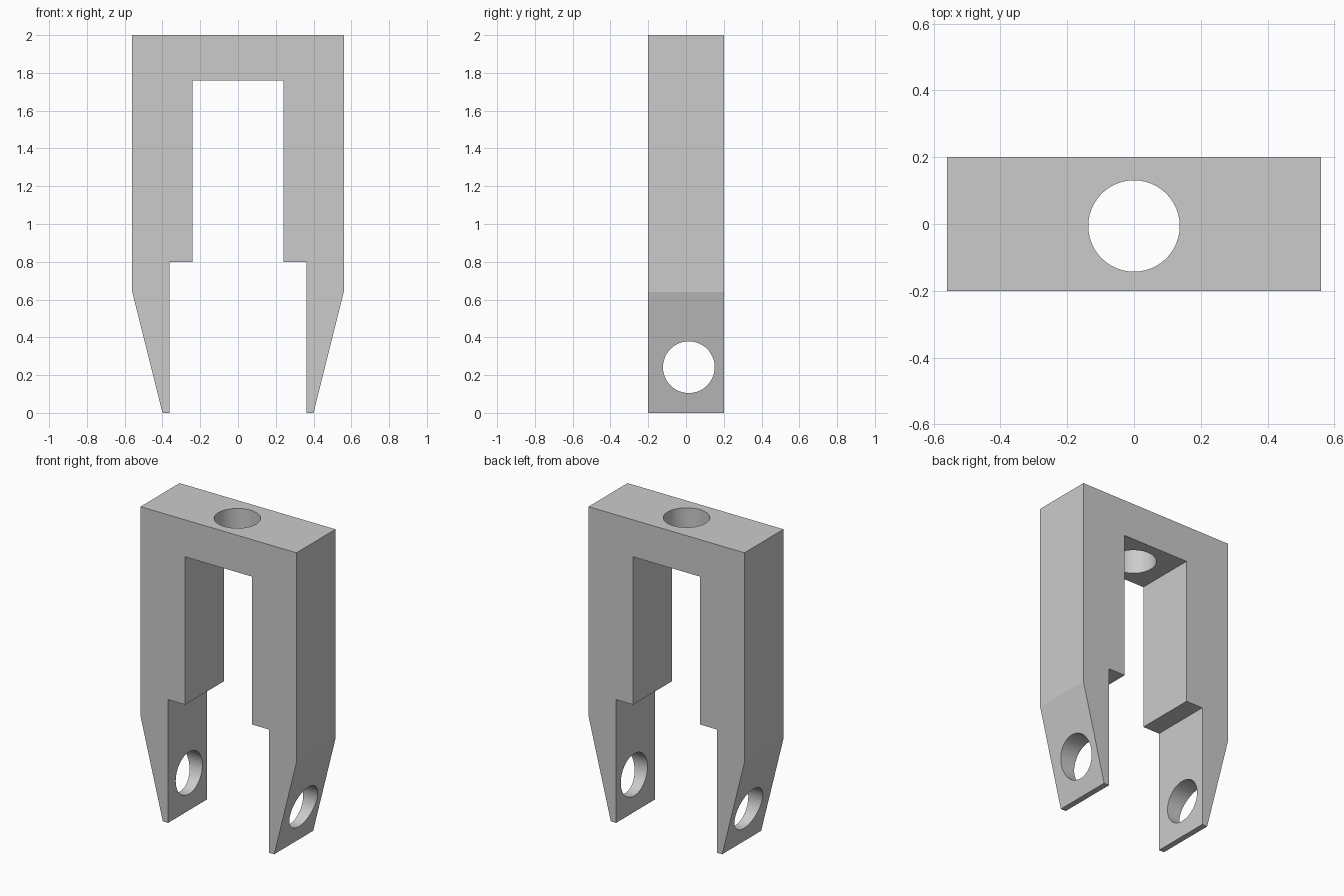
import bpy
import bmesh
from math import pi
from mathutils import Matrix

cube = bpy.data.objects.get("Cube")
if cube:
    bpy.data.objects.remove(cube, do_unlink=True)

grey = bpy.data.materials.new("plain_grey")
grey.use_nodes = True
colour = (0.6, 0.6, 0.6, 1)
grey.diffuse_color = colour
grey.node_tree.nodes["Principled BSDF"].inputs["Base Color"].default_value = colour


def add_object(name, bm):
    bmesh.ops.recalc_face_normals(bm, faces=bm.faces)
    mesh = bpy.data.meshes.new(name)
    bm.to_mesh(mesh)
    bm.free()
    mesh.materials.append(grey)
    obj = bpy.data.objects.new(name, mesh)
    bpy.context.collection.objects.link(obj)
    return obj


# Fork body: front outline extruded through its depth
half = [(0.24, 1.76), (0.24, 0.8), (0.362, 0.8), (0.362, 0),
        (0.4, 0), (0.56, 0.64), (0.56, 2)]
outline = half + [(-x, z) for x, z in reversed(half)]
bm = bmesh.new()
face = bm.faces.new([bm.verts.new((x, -0.2, z)) for x, z in outline])
extruded = bmesh.ops.extrude_face_region(bm, geom=[face])["geom"]
moved = [v for v in extruded if isinstance(v, bmesh.types.BMVert)]
bmesh.ops.translate(bm, verts=moved, vec=(0, 0.4, 0))
fork = add_object("fork_body", bm)


# Round holes: stem hole in the bridge, axle hole through both legs
def drill(name, location, axis, length):
    bm = bmesh.new()
    bmesh.ops.create_cone(bm, cap_ends=True, segments=48, radius1=0.137,
                          radius2=0.137, depth=length,
                          matrix=Matrix.Translation(location) @ Matrix.Rotation(pi / 2 if axis == "Y" else 0, 4, "Y"))
    cutter = add_object(name, bm)
    cutter.hide_render = True
    cutter.hide_set(True)
    cut = fork.modifiers.new(name, "BOOLEAN")
    cut.operation = "DIFFERENCE"
    cut.solver = "EXACT"
    cut.object = cutter


drill("stem_hole_cutter", (0, -0.006, 1.9), "Z", 0.5)
drill("axle_hole_cutter", (0, 0.015, 0.242), "Y", 1.6)

# Apply the cuts, then smooth only the hole walls
bpy.context.view_layer.objects.active = fork
fork.select_set(True)
for name in [m.name for m in fork.modifiers]:
    bpy.ops.object.modifier_apply(modifier=name)
bpy.ops.object.shade_smooth_by_angle(angle=0.2)
for name in ("stem_hole_cutter", "axle_hole_cutter"):
    bpy.data.objects.remove(bpy.data.objects[name], do_unlink=True)
